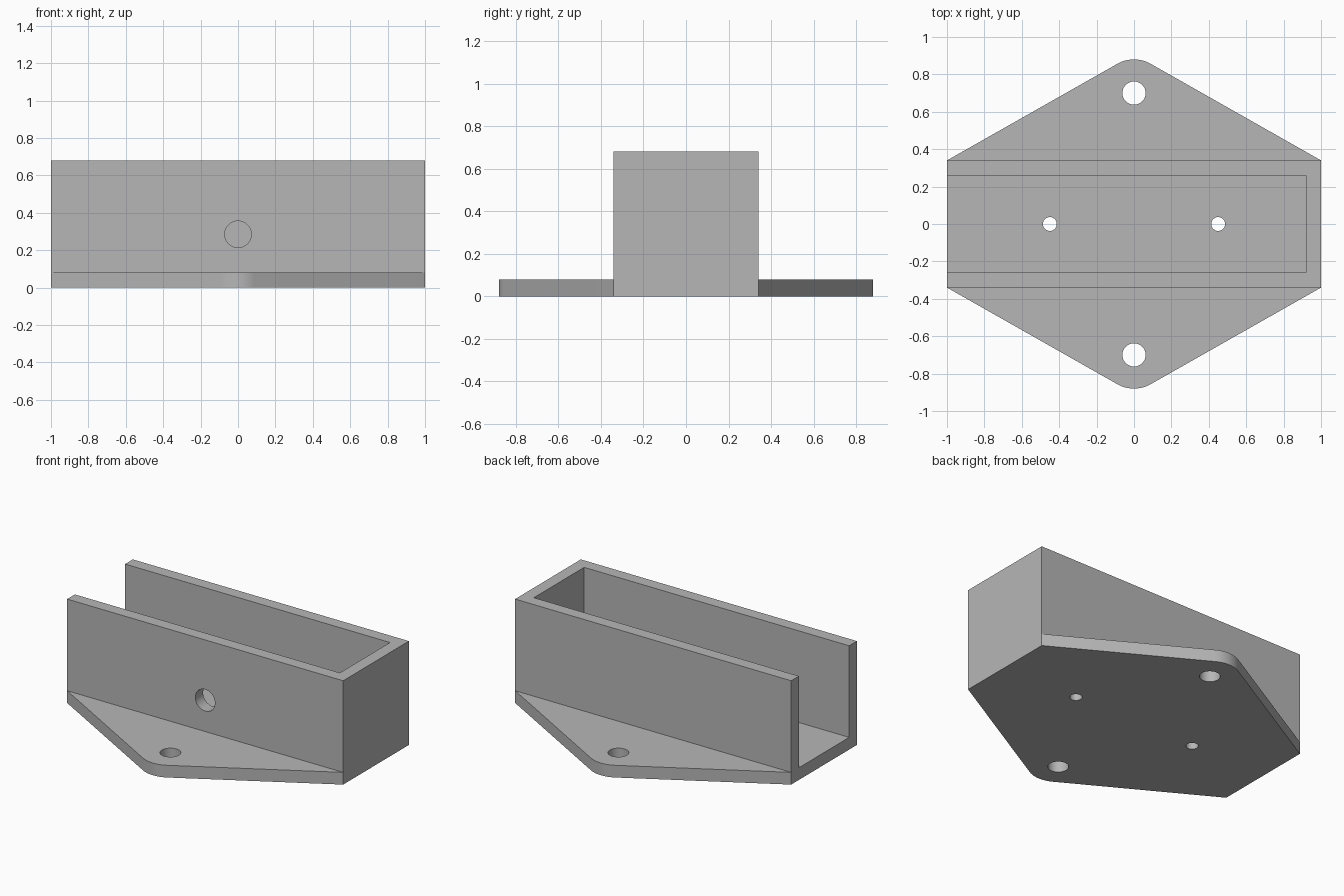
import bpy, bmesh, math
from mathutils import Matrix, Vector

cube = bpy.data.objects.get("Cube")
if cube:
    bpy.data.objects.remove(cube, do_unlink=True)

grey = bpy.data.materials.new("plain grey")
grey.use_nodes = True
COLOUR = (0.47, 0.47, 0.47, 1)
grey.diffuse_color = COLOUR
grey.node_tree.nodes["Principled BSDF"].inputs["Base Color"].default_value = COLOUR

HALF_WIDTH, HEIGHT, WALL = 0.34, 0.68, 0.08
LUG_Y, LUG_RADIUS = 0.70, 0.18


def make_object(name, bm):
    bmesh.ops.recalc_face_normals(bm, faces=bm.faces)
    mesh = bpy.data.meshes.new(name)
    bm.to_mesh(mesh)
    bm.free()
    mesh.materials.append(grey)
    obj = bpy.data.objects.new(name, mesh)
    bpy.context.collection.objects.link(obj)
    return obj


def box(name, low, high):
    low, high = Vector(low), Vector(high)
    bm = bmesh.new()
    matrix = Matrix.Translation((low + high) / 2) @ Matrix.Diagonal((*(high - low), 1))
    bmesh.ops.create_cube(bm, size=1, matrix=matrix)
    return make_object(name, bm)


def cylinder(name, centre, radius, depth, rotation=Matrix()):
    bm = bmesh.new()
    bmesh.ops.create_cone(bm, cap_ends=True, segments=48, radius1=radius, radius2=radius,
                          depth=depth, matrix=Matrix.Translation(centre) @ rotation)
    return make_object(name, bm)


def combine(target, other, operation):
    other.hide_render = True
    mod = target.modifiers.new(other.name, 'BOOLEAN')
    mod.operation, mod.object, mod.solver = operation, other, 'EXACT'
    bpy.ops.object.select_all(action='DESELECT')
    target.select_set(True)
    bpy.context.view_layer.objects.active = target
    bpy.ops.object.modifier_apply(modifier=mod.name)
    bpy.data.objects.remove(other, do_unlink=True)


# Six-sided base plate with a rounded lug at the front and back
back_lug = []
for i in range(13):
    angle = math.radians(60 + 5 * i)
    back_lug.append((LUG_RADIUS * math.cos(angle), LUG_Y + LUG_RADIUS * math.sin(angle)))
half = [(1, HALF_WIDTH)] + back_lug + [(-1, HALF_WIDTH)]
outline = half + [(-x, -y) for x, y in half]
bm = bmesh.new()
face = bm.faces.new([bm.verts.new((x, y, 0)) for x, y in outline])
top = bmesh.ops.extrude_face_region(bm, geom=[face])
bmesh.ops.translate(bm, vec=(0, 0, WALL),
                    verts=[v for v in top["geom"] if isinstance(v, bmesh.types.BMVert)])
plate = make_object("base_plate", bm)

# Housing block, hollowed and open at the top and one end
housing = box("mounting_bracket", (-1, -HALF_WIDTH, 0), (1, HALF_WIDTH, HEIGHT))
combine(housing, plate, 'UNION')
inner = HALF_WIDTH - WALL
combine(housing, box("pocket", (-1.2, -inner, WALL), (1 - WALL, inner, 1)), 'DIFFERENCE')

# Lug holes and floor holes
for side in (-1, 1):
    combine(housing, cylinder("lug_hole", (0, side * LUG_Y, 0), 0.062, 0.4), 'DIFFERENCE')
    combine(housing, cylinder("floor_hole", (side * 0.45, 0, 0), 0.037, 0.4), 'DIFFERENCE')

# Hole through the front wall only
sideways = Matrix.Rotation(math.pi / 2, 4, 'X')
combine(housing, cylinder("wall_hole", (0, -HALF_WIDTH, 0.285), 0.071, 0.3, sideways), 'DIFFERENCE')

housing.select_set(True)
bpy.context.view_layer.objects.active = housing
bpy.ops.object.shade_smooth_by_angle(angle=math.radians(25))
